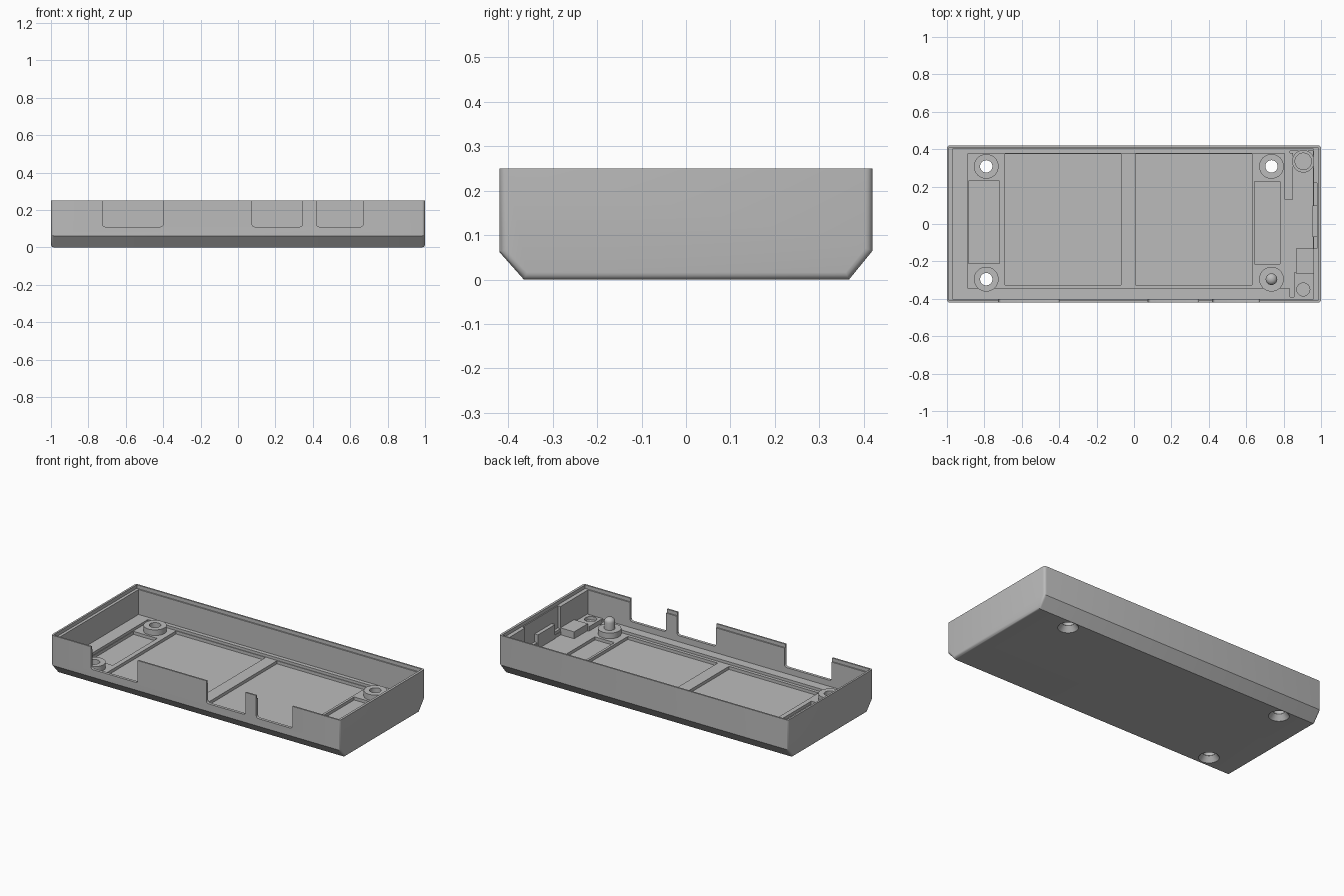
import bpy, bmesh, math
from mathutils import Matrix, Vector

default = bpy.data.objects.get("Cube")
if default:
    bpy.data.objects.remove(default, do_unlink=True)

grey = bpy.data.materials.new("plain grey plastic")
grey.use_nodes = True
grey.diffuse_color = (0.5, 0.5, 0.5, 1)
grey.node_tree.nodes["Principled BSDF"].inputs["Base Color"].default_value = (0.5, 0.5, 0.5, 1)


def finish(bm, name):
    bmesh.ops.recalc_face_normals(bm, faces=bm.faces[:])
    mesh = bpy.data.meshes.new(name)
    bm.to_mesh(mesh)
    bm.free()
    mesh.materials.append(grey)
    obj = bpy.data.objects.new(name, mesh)
    bpy.context.collection.objects.link(obj)
    return obj


def box(name, x, y, z, round_notch=0):
    bm = bmesh.new()
    bmesh.ops.create_cube(bm, size=1)
    for v in bm.verts:
        v.co = Vector((x[v.co.x > 0], y[v.co.y > 0], z[v.co.z > 0]))
    if round_notch:
        low = [e for e in bm.edges
               if all(abs(v.co.z - z[0]) < 1e-5 for v in e.verts)
               and abs(e.verts[0].co.x - e.verts[1].co.x) < 1e-5]
        bmesh.ops.bevel(bm, geom=low, offset=round_notch, segments=4,
                        profile=0.5, affect='EDGES')
    return finish(bm, name)


def cylinder(name, centre, z, r1, r2=None, sides=32):
    bm = bmesh.new()
    bmesh.ops.create_cone(bm, cap_ends=True, segments=sides, radius1=r1,
                          radius2=r1 if r2 is None else r2, depth=z[1] - z[0],
                          matrix=Matrix.Translation((*centre, (z[0] + z[1]) / 2)))
    return finish(bm, name)


def combine(tool, operation='DIFFERENCE'):
    mod = case.modifiers.new("shape", 'BOOLEAN')
    mod.operation, mod.object, mod.solver = operation, tool, 'EXACT'
    bpy.context.view_layer.objects.active = case
    bpy.ops.object.modifier_apply(modifier=mod.name)
    bpy.data.objects.remove(tool, do_unlink=True)


# Outer shell: chamfered section swept along x, with softly rounded ends
TOP = 0.25
section = [(-0.365, 0), (0.367, 0), (0.42, 0.065), (0.42, TOP), (-0.42, TOP), (-0.42, 0.062)]
bm = bmesh.new()
face = bm.faces.new([bm.verts.new((-1, y, z)) for y, z in section])
sweep = bmesh.ops.extrude_face_region(bm, geom=[face])
bmesh.ops.translate(bm, vec=(2, 0, 0), verts=[v for v in sweep["geom"] if isinstance(v, bmesh.types.BMVert)])
ends = [e for e in bm.edges
        if abs(e.verts[0].co.x - e.verts[1].co.x) < 1e-5
        and min(v.co.z for v in e.verts) < TOP - 0.01]
bmesh.ops.bevel(bm, geom=ends, offset=0.016, segments=4, profile=0.5, affect='EDGES')
case = finish(bm, "case_bottom")

# Cavity, stepped lip and sunken floor
UP = 0.4
combine(box("cavity", (-0.97, 0.96), (-0.402, 0.402), (0.072, UP)))
combine(box("lip", (-0.988, 0.985), (-0.41, 0.41), (0.228, UP)))
combine(box("tray", (-0.888, 0.84), (-0.345, 0.377), (0.055, UP)))
combine(box("end_floor", (0.835, 0.958), (-0.39, 0.39), (0.052, 0.2)))
for x, y in [((-0.69, -0.07), (-0.325, 0.373)), ((0.008, 0.63), (-0.325, 0.373)),
             ((-0.885, -0.72), (-0.21, 0.23)), ((0.645, 0.78), (-0.214, 0.227))]:
    combine(box("floor_recess", x, y, (0.036, 0.2)))

# Card slot in the end wall
combine(box("card_slot", (0.93, 0.978), (-0.13, 0.22), (0.09, UP)))

# Port openings in the front wall
for x in [(-0.725, -0.4), (0.075, 0.345), (0.42, 0.67)]:
    combine(box("port", x, (-0.5, -0.38), (0.11, UP), 0.015))

# Screw bosses, then their countersunk holes; the last corner has a pin
screws = [(-0.79, 0.308), (0.735, 0.308), (-0.79, -0.295)]
pin = (0.735, -0.295)
for c in screws + [pin]:
    combine(cylinder("boss", c, (0.03, 0.09), 0.066), 'UNION')
for c in screws:
    combine(cylinder("screw_hole", c, (-0.1, 0.2), 0.033))
    combine(cylinder("countersink", c, (-0.005, 0.032), 0.062, 0.034))

# Stepped supports at the card end
for x, y, z in [((0.865, 0.962), (-0.265, -0.13), (0.04, 0.095)),
                ((0.855, 0.962), (-0.395, -0.26), (0.04, 0.08)),
                ((0.805, 0.85), (0.13, 0.379), (0.04, 0.072)),
                ((0.955, 0.985), (-0.07, 0.1), (0.04, 0.14))]:
    combine(box("end_support", x, y, z), 'UNION')
combine(cylinder("post_socket", (0.905, -0.35), (0.06, 0.2), 0.035))
combine(cylinder("corner_post", (0.905, 0.335), (0.04, 0.085), 0.06), 'UNION')
combine(cylinder("corner_socket", (0.905, 0.335), (0.06, 0.2), 0.044))

# Locating pin with a rounded tip
bm = bmesh.new()
profile = [(0, 0.08), (0.031, 0.08), (0.031, 0.135)]
profile += [(0.031 * math.cos(a), 0.135 + 0.025 * math.sin(a))
            for a in [math.pi / 2 * i / 5 for i in range(1, 6)]]
verts = [bm.verts.new((pin[0] + r, pin[1], z)) for r, z in profile]
edges = [bm.edges.new(pair) for pair in zip(verts, verts[1:])]
bmesh.ops.spin(bm, geom=verts + edges, cent=(*pin, 0), axis=(0, 0, 1),
               angle=math.tau, steps=32)
bmesh.ops.remove_doubles(bm, verts=bm.verts[:], dist=0.0001)
locating_pin = finish(bm, "locating_pin")

for obj in (case, locating_pin):
    bpy.ops.object.select_all(action='DESELECT')
    obj.select_set(True)
    bpy.context.view_layer.objects.active = obj
    bpy.ops.object.shade_smooth_by_angle(angle=math.radians(30))
